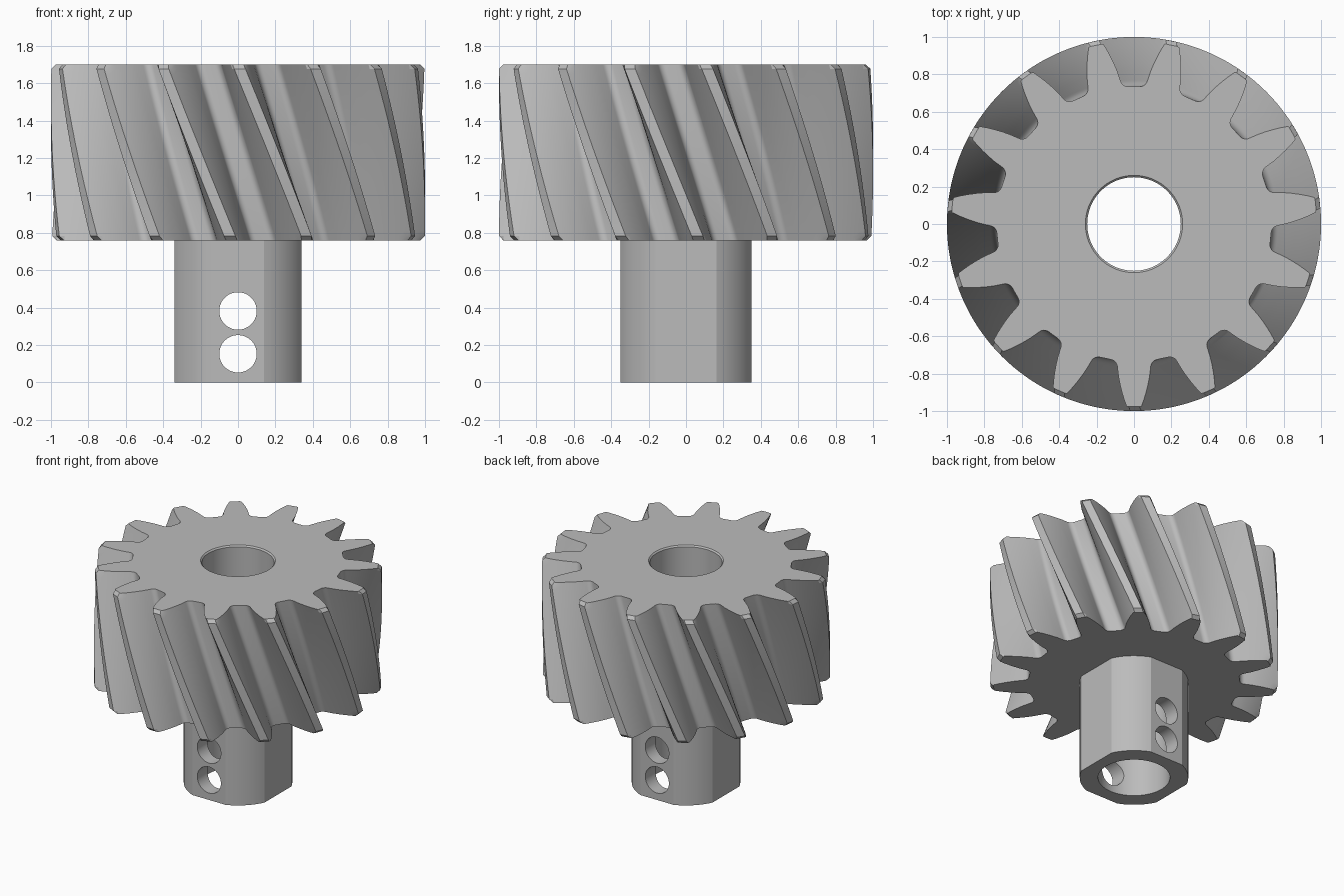
import bpy, bmesh
from math import sin, cos, asin, acos, pi, radians

if "Cube" in bpy.data.objects:
    bpy.data.objects.remove(bpy.data.objects["Cube"])

TEETH, TWIST, LAYERS = 15, radians(22), 32
Z_LOW, Z_HIGH, CHAMFER = 0.76, 1.70, 0.023
BORE = 0.25

steel = bpy.data.materials.new("plain grey")
steel.use_nodes = True
steel.diffuse_color = (0.5, 0.5, 0.5, 1)
steel.node_tree.nodes["Principled BSDF"].inputs["Base Color"].default_value = (0.5, 0.5, 0.5, 1)


def loft(name, rings):
    """Closed solid skinned through rings of equal point count."""
    bm = bmesh.new()
    loops = [[bm.verts.new(p) for p in ring] for ring in rings]
    n = len(loops[0])
    for a, b in zip(loops, loops[1:]):
        for i in range(n):
            j = (i + 1) % n
            bm.faces.new((a[i], a[j], b[j], b[i]))
    bm.faces.new(loops[0][::-1])
    bm.faces.new(loops[-1])
    bmesh.ops.recalc_face_normals(bm, faces=bm.faces)
    mesh = bpy.data.meshes.new(name)
    bm.to_mesh(mesh)
    bm.free()
    mesh.materials.append(steel)
    obj = bpy.data.objects.new(name, mesh)
    bpy.context.collection.objects.link(obj)
    return obj


def circle(r, z, n=96):
    return [(r * cos(2 * pi * i / n), r * sin(2 * pi * i / n), z) for i in range(n)]


def cut(obj, cutters):
    bpy.context.view_layer.objects.active = obj
    for cutter in cutters:
        mod = obj.modifiers.new("cut", 'BOOLEAN')
        mod.operation, mod.solver, mod.object = 'DIFFERENCE', 'EXACT', cutter
        bpy.ops.object.modifier_apply(modifier=mod.name)


# Half tooth outline as (radius, half width): tip, curved flank, root fillet
half = [(1.0, 0.030), (0.975, 0.040), (0.94, 0.053), (0.90, 0.065),
        (0.86, 0.075), (0.82, 0.083)]
for i in range(7):
    t = i * pi / 12
    half.append((0.77 - 0.035 * sin(t), 0.089 + 0.035 * (1 - cos(t))))
tooth = [(r, -asin(w / r)) for r, w in reversed(half)] + [(r, asin(w / r)) for r, w in half]


def gear_ring(z, r_max):
    turn = TWIST * (Z_HIGH - z) / (Z_HIGH - Z_LOW) - pi / 2
    ring = []
    for k in range(TEETH):
        for r, a in tooth:
            ang, rad = a + turn + 2 * pi * k / TEETH, min(r, r_max)
            ring.append((rad * cos(ang), rad * sin(ang), z))
    return ring


# Helical gear with chamfered tooth ends
z0, z1 = Z_LOW + CHAMFER, Z_HIGH - CHAMFER
rings = [gear_ring(Z_LOW, 1 - CHAMFER)]
rings += [gear_ring(z0 + (z1 - z0) * i / LAYERS, 1) for i in range(LAYERS + 1)]
rings.append(gear_ring(Z_HIGH, 1 - CHAMFER))
gear = loft("helical_gear", rings)

# Round hub with four flats
HUB, FLAT_X, FLAT_Y = 0.377, 0.34, 0.35
a0, a1 = acos(FLAT_X / HUB), asin(FLAT_Y / HUB)
quarter = [a0 + (a1 - a0) * i / 10 for i in range(11)]
mirrored = [pi - a for a in reversed(quarter)]
angles = quarter + mirrored + [a + pi for a in quarter + mirrored]
hub = loft("hub", [[(HUB * cos(a), HUB * sin(a), z) for a in angles] for z in (0, Z_LOW)])

# Shaft bore with a small lead-in at the top, and two cross holes
bore = loft("bore_cutter", [circle(BORE, -0.1), circle(BORE, Z_HIGH - 0.01),
                            circle(BORE + 0.02, Z_HIGH + 0.01)])
holes = [loft("hole_cutter", [[(x, y, z + h) for x, h, y in circle(0.1, y, 64)]
                              for y in (-0.6, 0.6)]) for z in (0.153, 0.382)]
cut(gear, [bore])
cut(hub, [bore] + holes)
for helper in [bore] + holes:
    bpy.data.objects.remove(helper)

# Smooth curved faces, keep machined edges crisp
for obj in (gear, hub):
    bpy.ops.object.select_all(action='DESELECT')
    obj.select_set(True)
    bpy.context.view_layer.objects.active = obj
    bpy.ops.object.shade_smooth_by_angle(angle=radians(20))
